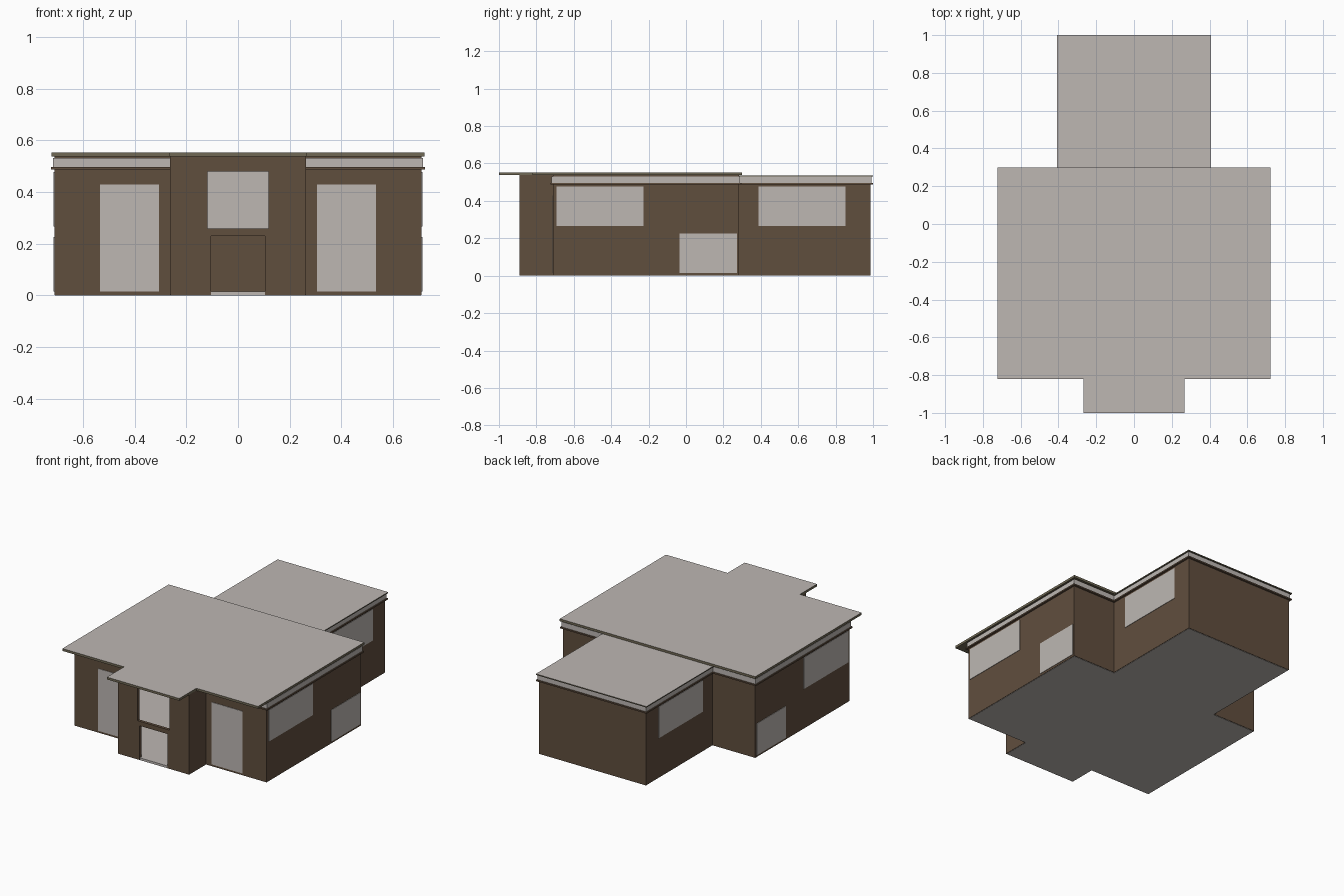
import bpy, bmesh
from mathutils import Vector

if "Cube" in bpy.data.objects:
    bpy.data.objects.remove(bpy.data.objects["Cube"])


def material(name, rgb):
    m = bpy.data.materials.new(name)
    m.diffuse_color = (*rgb, 1)
    m.use_nodes = True
    m.node_tree.nodes["Principled BSDF"].inputs["Base Color"].default_value = m.diffuse_color
    return m


WHITE = material("warm_white", (0.51, 0.475, 0.45))
BROWN = material("wall_brown", (0.118, 0.077, 0.048))
TRIM = material("roof_edge_olive", (0.16, 0.14, 0.09))


def finish(name, bm, *mats):
    bmesh.ops.recalc_face_normals(bm, faces=bm.faces)
    if len(mats) > 1:  # second material on upward faces
        bm.normal_update()
        for f in bm.faces:
            f.material_index = 1 if f.normal.z > 0.5 else 0
    me = bpy.data.meshes.new(name)
    bm.to_mesh(me)
    bm.free()
    for m in mats:
        me.materials.append(m)
    ob = bpy.data.objects.new(name, me)
    bpy.context.collection.objects.link(ob)
    return ob


def box(name, x, y, z, *mats):
    bm = bmesh.new()
    bmesh.ops.create_cube(bm, size=1)
    for v in bm.verts:
        for i, (a, b) in enumerate((x, y, z)):
            v.co[i] = b if v.co[i] > 0 else a
    return finish(name, bm, *mats)


def pair(name, x, y, z, *mats):
    box("right_" + name, x, y, z, *mats)
    box("left_" + name, (-x[1], -x[0]), y, z, *mats)


def offset(path, d):
    """Shift a counter-clockwise right-angled open path outwards by d."""
    out = []
    for i, p in enumerate(path):
        s = Vector((0, 0))
        for j in (i - 1, i):
            if 0 <= j < len(path) - 1:
                e = (Vector(path[j + 1]) - Vector(path[j])).normalized()
                s += Vector((e.y, -e.x))
        out.append(Vector(p) + s * d)
    return out


def strip(name, path, d_out, d_in, z0, z1, *mats):
    """Upright band following the path between two offsets."""
    bm = bmesh.new()
    rows = []
    for a, b in zip(offset(path, d_out), offset(path, d_in)):
        rows.append([bm.verts.new((p.x, p.y, z))
                     for p, z in ((a, z0), (a, z1), (b, z1), (b, z0))])
    for r, s in zip(rows, rows[1:]):
        for k in range(4):
            n = (k + 1) % 4
            bm.faces.new((r[k], s[k], s[n], r[n]))
    bm.faces.new(rows[0])
    bm.faces.new(rows[-1])
    return finish(name, bm, *mats)


def slab(name, pts, z0, z1, *mats):
    bm = bmesh.new()
    f = bm.faces.new([bm.verts.new((p[0], p[1], z0)) for p in pts])
    g = bmesh.ops.extrude_face_region(bm, geom=[f])["geom"]
    bmesh.ops.translate(bm, vec=(0, 0, z1 - z0),
                        verts=[v for v in g if isinstance(v, bmesh.types.BMVert)])
    return finish(name, bm, *mats)


def mirrored(half):
    return half + [(-x, y) for x, y in reversed(half)]


# Plan: front bay, main block, rear wing
BX, BY, MX, MY0, MY1, WX, WY = 0.263, -0.89, 0.71, -0.712, 0.284, 0.395, 0.986
T = 0.02
TOP = 0.538
block = [(BX, MY0), (MX, MY0), (MX, MY1), (WX, MY1), (WX, WY)]
plan = mirrored([(BX, BY)] + block)

# Walls and floor
strip("outer_walls", plan, 0, -T, 0.002, 0.534, BROWN)
slab("floor", mirrored([(BX - .003, BY + .003), (BX - .003, MY0 + .003),
                        (MX - .003, MY0 + .003), (MX - .003, MY1 - .003),
                        (WX - .003, MY1 - .003), (WX - .003, WY - .003)]),
     0, 0.015, WHITE)

# Bay front with open doorway and open upper window
fy = (BY, BY + T)
pair("bay_pier", (0.118, BX - T), fy, (0.002, 0.534), BROWN)
pair("door_jamb", (0.104, 0.118), fy, (0.002, 0.23), BROWN)
box("door_lintel", (-0.118, 0.118), fy, (0.23, 0.26), BROWN)
box("window_lintel", (-0.118, 0.118), fy, (0.48, 0.534), BROWN)

# Interior partition with light upper panel, seen through the bay
box("partition", (-WX + T, WX - T), (MY1 - T, MY1), (0.015, 0.528), BROWN)
box("partition_panel", (-0.3, 0.3), (MY1 - T - .004, MY1 - T), (0.245, 0.5), WHITE)

# Panes
pair("front_window", (0.305, 0.533), (MY0 - .003, MY0 + .003), (0.015, 0.43), WHITE)
pair("side_window", (MX - .003, MX + .003), (-0.693, -0.227), (0.267, 0.477), WHITE)
pair("side_door", (MX - .003, MX + .003), (-0.035, 0.272), (0.015, 0.226), WHITE)
pair("rear_window", (WX - .003, WX + .003), (0.388, 0.853), (0.267, 0.477), WHITE)

# Cornice around everything but the bay
cornice = mirrored(block)
for side, path in (("right", block + [(0, WY)]),
                   ("left", [(0, WY)] + [(-x, y) for x, y in reversed(block)])):
    strip(side + "_cornice_band", path, 0.006, -0.005, 0.497, 0.531, WHITE)
    strip(side + "_cornice_ledge", path, 0.0125, -0.005, 0.488, 0.497, BROWN)

# Roofs: light tops, dark edges
box("rear_roof", (-0.408, 0.408), (MY1 - T, 1.0), (0.53, 0.537), TRIM, WHITE)
slab("main_roof", mirrored([(0.267, -1.0), (0.267, -0.82), (0.722, -0.82),
                            (0.722, 0.30)]), 0.5375, 0.553, TRIM, WHITE)
# Closes the small gap between main walls and roof
slab("wall_plate", mirrored([(BX, BY), (BX, MY0), (MX, MY0), (MX, MY1)]),
     0.534, 0.5375, BROWN)
